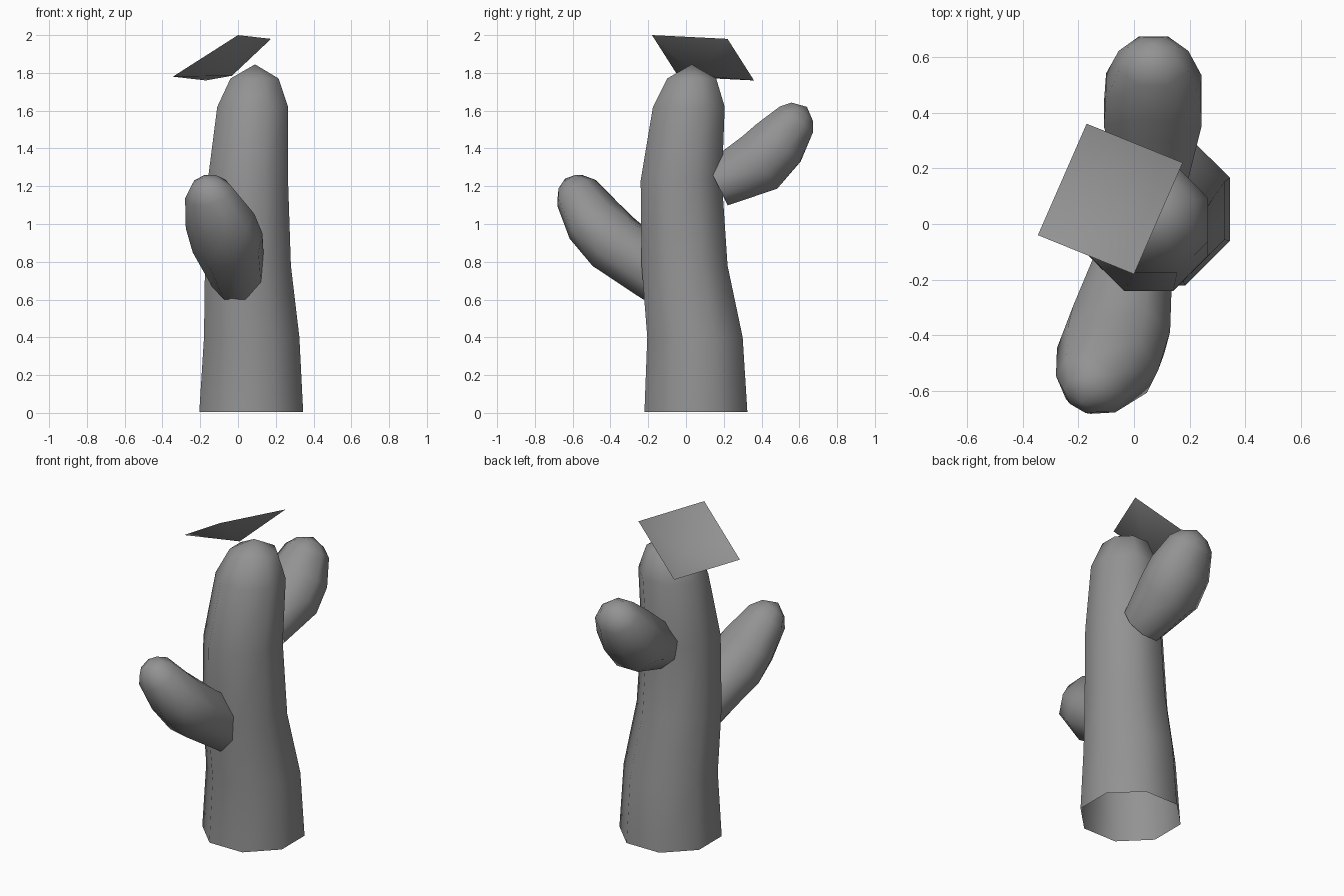
import bpy
import bmesh
import math
from mathutils import Vector

SIDES = 8
default = bpy.data.objects.get("Cube")
if default:
    bpy.data.objects.remove(default, do_unlink=True)

grey = bpy.data.materials.new("plain_grey")
grey.use_nodes = True
GREY = (0.29, 0.29, 0.29, 1)
grey.diffuse_color = GREY
grey.node_tree.nodes["Principled BSDF"].inputs["Base Color"].default_value = GREY


def finish(bm, name):
    for face in bm.faces:
        face.smooth = True
    mesh = bpy.data.meshes.new(name)
    bm.to_mesh(mesh)
    bm.free()
    mesh.materials.append(grey)
    obj = bpy.data.objects.new(name, mesh)
    bpy.context.collection.objects.link(obj)


def tube(name, rings, tip, follow):
    """Skin (x, y, z, rx, ry) rings, open at the base and closed to a point."""
    bm = bmesh.new()
    centres = [Vector(r[:3]) for r in rings] + [Vector(tip)]
    loops = []
    for i, (x, y, z, rx, ry) in enumerate(rings):
        along = centres[i + 1] - centres[max(i - 1, 0)]
        turn = along.to_track_quat('Z', 'Y') if follow else None
        loop = []
        for k in range(SIDES):
            a = (k + 0.5) * math.tau / SIDES
            p = Vector((rx * math.cos(a), ry * math.sin(a), 0))
            if turn:
                p.rotate(turn)
            loop.append(bm.verts.new(centres[i] + p))
        loops.append(loop)
    end = bm.verts.new(tip)
    for k in range(SIDES):
        n = (k + 1) % SIDES
        for low, high in zip(loops, loops[1:]):
            bm.faces.new((low[k], low[n], high[n], high[k]))
        bm.faces.new((loops[-1][k], loops[-1][n], end))
    bmesh.ops.recalc_face_normals(bm, faces=bm.faces)
    finish(bm, name)


# Trunk: width and depth limits at each height
flat = 2 * math.cos(math.pi / SIDES)
limits = [
    (0.005, -0.205, 0.345, -0.22, 0.325),
    (0.40, -0.18, 0.325, -0.205, 0.30),
    (0.78, -0.175, 0.28, -0.235, 0.22),
    (1.23, -0.16, 0.265, -0.24, 0.19),
    (1.62, -0.11, 0.265, -0.175, 0.205),
    (1.77, -0.04, 0.215, -0.10, 0.16),
]
tube("trunk", [((a + b) / 2, (c + d) / 2, z, (b - a) / flat, (d - c) / flat)
               for z, a, b, c, d in limits], (0.09, 0.03, 1.845), False)

# Arms: centre, side radius and upright radius along each limb
tube("front_arm", [
    (0.0, -0.13, 0.72, 0.145, 0.16),
    (-0.055, -0.38, 0.90, 0.195, 0.17),
    (-0.095, -0.485, 1.015, 0.195, 0.155),
    (-0.155, -0.58, 1.165, 0.135, 0.12),
    (-0.175, -0.615, 1.21, 0.085, 0.08),
], (-0.19, -0.64, 1.24), True)
tube("back_arm", [
    (0.07, 0.165, 1.21, 0.13, 0.135),
    (0.067, 0.39, 1.325, 0.19, 0.18),
    (0.07, 0.49, 1.43, 0.185, 0.165),
    (0.07, 0.585, 1.555, 0.135, 0.12),
    (0.07, 0.615, 1.595, 0.085, 0.08),
], (0.07, 0.64, 1.62), True)

# Tilted, open four-sided blossom above the trunk
bm = bmesh.new()
rim = [bm.verts.new(c) for c in (
    (0, -0.18, 2.0), (0.175, 0.22, 1.98), (-0.17, 0.36, 1.76), (-0.345, -0.04, 1.78))]
base = bm.verts.new((-0.032, 0.062, 1.785))
for k in range(4):
    bm.faces.new((rim[k], rim[(k + 1) % 4], base))
finish(bm, "blossom")
